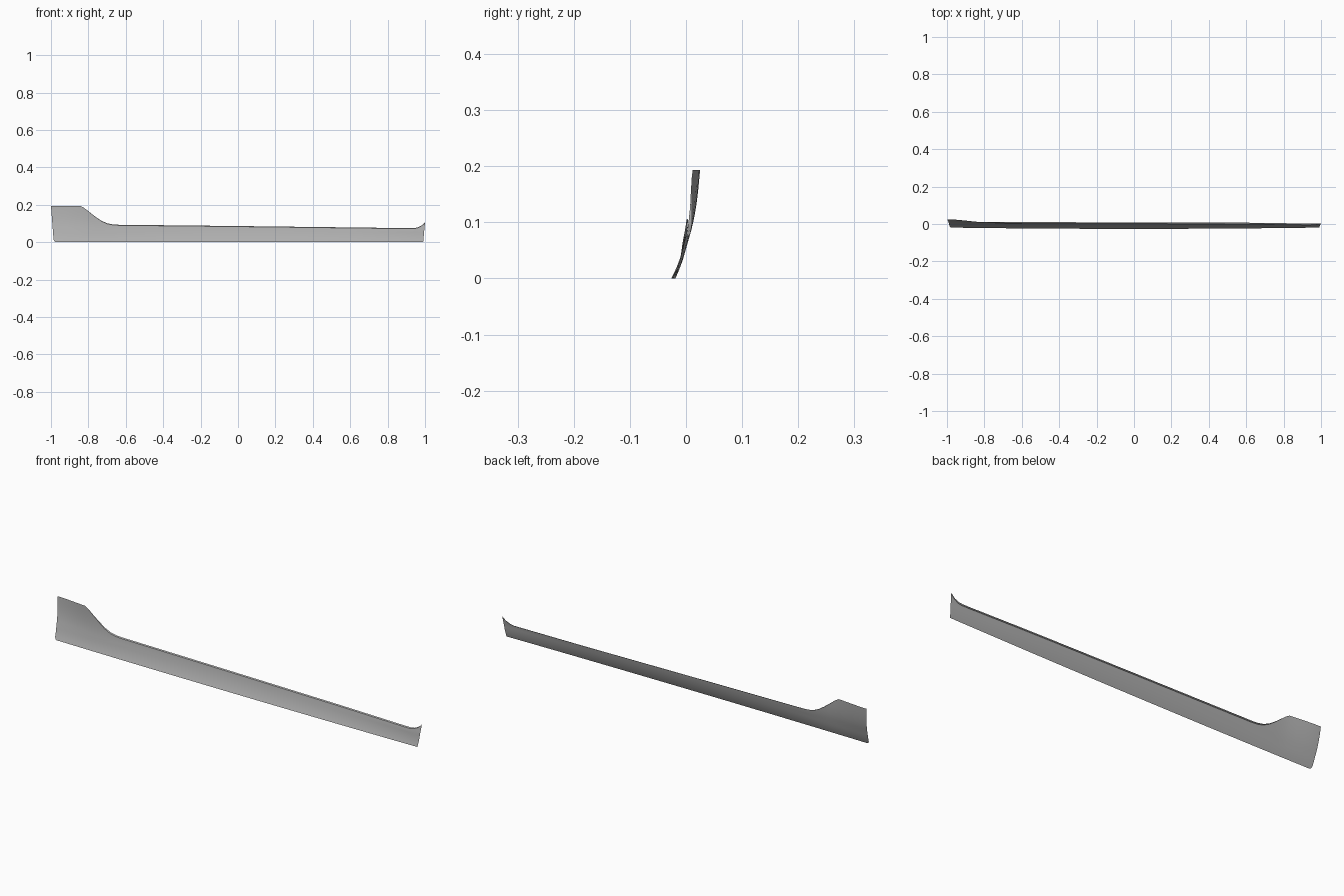
import bpy, math

if "Cube" in bpy.data.objects:
    bpy.data.objects.remove(bpy.data.objects["Cube"])

# Upper and lower outline of the panel: (position along length, height)
TOP = [(-1, .193), (-.92, .193), (-.84, .193), (-.82, .181), (-.79, .157), (-.76, .134),
       (-.73, .114), (-.70, .101), (-.67, .095), (-.64, .093), (0, .086), (.90, .075),
       (.94, .075), (.96, .078), (.98, .087), (.99, .095), (1, .106)]
BOTTOM = [(-1, .012), (-.996, .004), (-.988, 0), (1, 0)]
ROWS = 12
LIP_DEPTH, LIP_RISE = .007, .003


def interp(points, u):
    for (a, p), (b, q) in zip(points, points[1:]):
        if u <= b:
            return p + (q - p) * (u - a) / (b - a)
    return points[-1][1]


def smooth(t):
    t = max(0, min(1, t))
    return t * t * (3 - 2 * t)


def lip_size(u):
    return smooth((u + .86) / .2) * (1 - .6 * smooth((u - .94) / .06))


def surface(u, z):
    # Curved section, flared at the tall end and bowed along the lower edge
    y = .009 - .035 * max(0, 1 - z / .193) ** 2.8
    y += .016 * smooth((-u - .78) / .22) * z / .193
    y += .007 * u * u * max(0, 1 - z / .06)
    # The short end tucks in slightly towards its top
    y -= .004 * smooth((u - .5) / .5) * min(1, z / .07)
    # Slightly slanted ends
    k = .015 * (1 - z / .193) if u < 0 else .010 * (1 - z / .106)
    return (u * (1 - k * abs(u) ** 8), y, z)


# Column positions: outline points plus even steps along the straight run
cols = sorted({p[0] for p in TOP + BOTTOM} | {round(-.6 + .1 * i, 3) for i in range(15)}
              | {-.96, -.88})
verts, faces = [], []
for u in cols:
    lo, hi = interp(BOTTOM, u), interp(TOP, u) - LIP_RISE * lip_size(u)
    for r in range(ROWS + 1):
        verts.append(surface(u, lo + (hi - lo) * r / ROWS))
n = ROWS + 1
for c in range(len(cols) - 1):
    for r in range(ROWS):
        a = c * n + r
        faces.append((a, a + n, a + n + 1, a + 1))

# Narrow lip folded back along the upper edge of the sill
lip = {}
for c, u in enumerate(cols):
    if u >= -.84:
        x, y, z = verts[c * n + ROWS]
        w = lip_size(u)
        lip[c] = len(verts)
        verts.append((x, y + LIP_DEPTH * w, z + LIP_RISE * w))
for c in lip:
    if c + 1 in lip:
        a = c * n + ROWS
        faces.append((a, a + n, lip[c + 1], lip[c]))

mesh = bpy.data.meshes.new("side_skirt_panel")
mesh.from_pydata(verts, [], faces)
mesh.update()
panel = bpy.data.objects.new("side_skirt_panel", mesh)
bpy.context.collection.objects.link(panel)

# Mid-grey finish
grey = bpy.data.materials.new("panel_grey")
grey.diffuse_color = (.43, .43, .43, 1)
grey.use_nodes = True
grey.node_tree.nodes["Principled BSDF"].inputs["Base Color"].default_value = grey.diffuse_color
mesh.materials.append(grey)

bpy.context.view_layer.objects.active = panel
panel.select_set(True)
bpy.ops.object.shade_smooth_by_angle(angle=math.radians(35))
